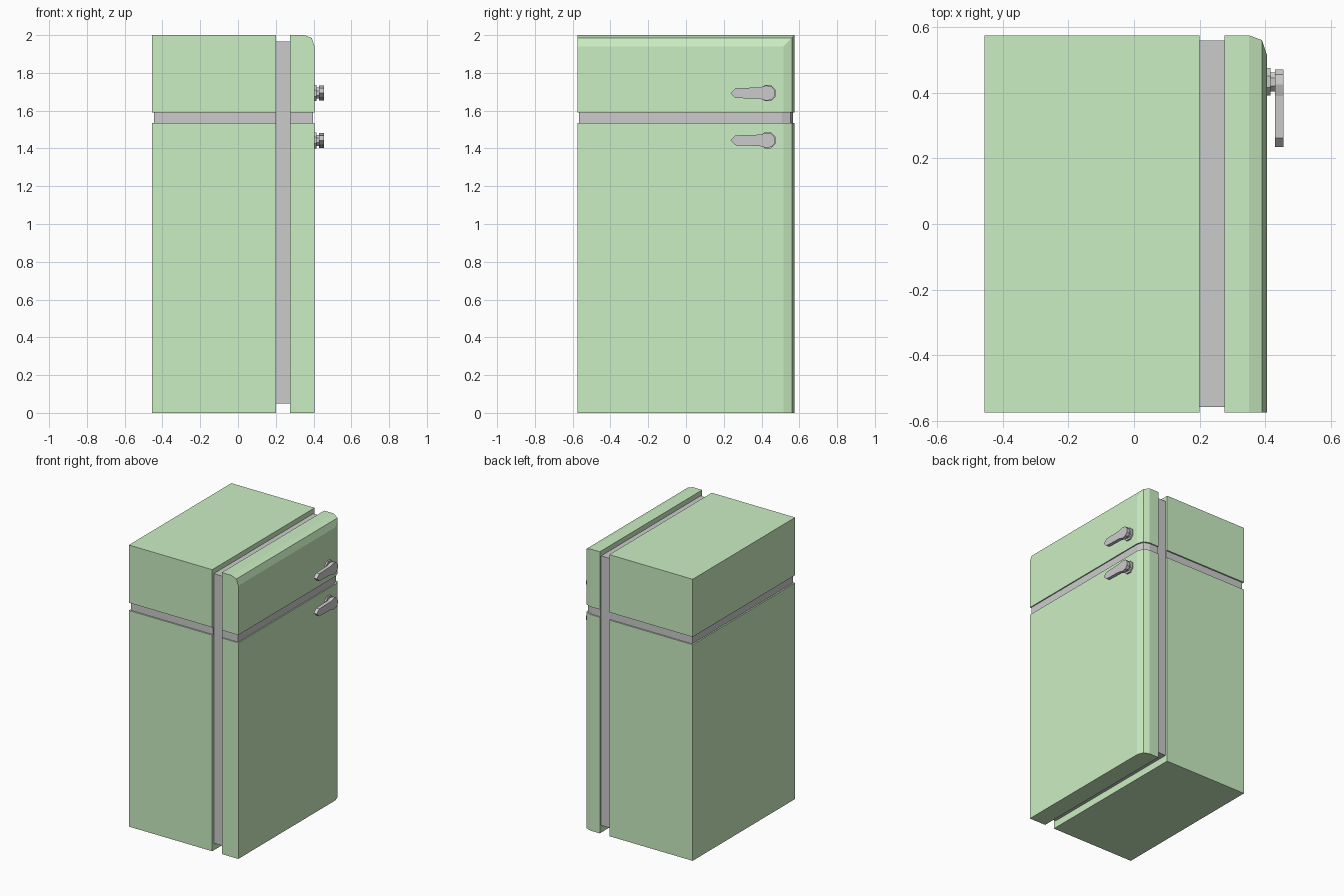
import bpy, bmesh

if "Cube" in bpy.data.objects:
    bpy.data.objects.remove(bpy.data.objects["Cube"])

green = bpy.data.materials.new("green_enamel")
green.diffuse_color = (0.60, 0.86, 0.54, 1)
green.use_nodes = True
green.node_tree.nodes["Principled BSDF"].inputs["Base Color"].default_value = green.diffuse_color

HALF, TOP = 0.575, 2.0
GAP_LOW, GAP_HIGH = 1.535, 1.59


def loft(name, rings, mat=None):
    """Closed solid skinned through rings of equal point count."""
    bm = bmesh.new()
    loops = [[bm.verts.new(p) for p in ring] for ring in rings]
    n = len(loops[0])
    for a, b in zip(loops, loops[1:]):
        for i in range(n):
            j = (i + 1) % n
            bm.faces.new((a[i], a[j], b[j], b[i]))
    bm.faces.new(loops[0])
    bm.faces.new(loops[-1])
    bmesh.ops.recalc_face_normals(bm, faces=bm.faces)
    mesh = bpy.data.meshes.new(name)
    bm.to_mesh(mesh)
    bm.free()
    obj = bpy.data.objects.new(name, mesh)
    bpy.context.collection.objects.link(obj)
    if mat:
        mesh.materials.append(mat)
    return obj


def rect(x, y0, y1, z0, z1):
    return [(x, y0, z0), (x, y1, z0), (x, y1, z1), (x, y0, z1)]


def box(name, x0, x1, y0, y1, z0, z1, mat=None):
    return loft(name, [rect(x, y0, y1, z0, z1) for x in (x0, x1)], mat)


def door(name, z0, z1, round_top=False, shrink=0.0, mat=green):
    """Panel with a faceted round on the +y edge and optionally on the top."""
    profile = [(0.275, 0), (0.35, 0), (0.39, 0.015), (0.405, 0.06)]
    rings = [rect(x - shrink * (x > 0.3), -HALF + shrink, HALF - shrink - inset,
                  z0, z1 - inset * round_top) for x, inset in profile]
    return loft(name, rings, mat)


def prism(name, outline, x0, x1, z):
    return loft(name, [[(x, y, z + h) for y, h in outline] for x in (x0, x1)])


def octagon(y, r):
    k = 0.414 * r
    return [(y + a, b) for a, b in ((r, -k), (r, k), (k, r), (-k, r),
                                    (-r, k), (-r, -k), (-k, -r), (k, -r))]


# Cabinet and doors, fridge below and freezer above
box("fridge_cabinet", -0.455, 0.20, -HALF, HALF, 0, GAP_LOW, green)
box("freezer_cabinet", -0.455, 0.20, -HALF, HALF, GAP_HIGH, TOP, green)
door("fridge_door", 0, GAP_LOW)
door("freezer_door", GAP_HIGH, TOP, round_top=True)

# Recessed grey seals between the panels
box("cabinet_seal", -0.445, 0.20, -0.565, 0.565, GAP_LOW, GAP_HIGH)
door("door_seal", GAP_LOW, GAP_HIGH, shrink=0.008, mat=None)
box("door_gasket", 0.20, 0.275, -0.557, 0.559, 0.05, 1.965)

# Handles: wall disc, neck and tapered grip
upper = [(0.235, 0), (0.262, 0.026), (0.39, 0.03), (0.425, 0.04),
         (0.455, 0.034), (0.470, 0.015)]
grip = upper + [(y, -h) for y, h in reversed(upper[1:])]
for label, z in (("freezer", 1.693), ("fridge", 1.443)):
    prism(label + "_handle_disc", octagon(0.433, 0.042), 0.402, 0.416, z)
    prism(label + "_handle_neck", octagon(0.433, 0.029), 0.416, 0.43, z)
    prism(label + "_handle_grip", grip, 0.43, 0.455, z)
